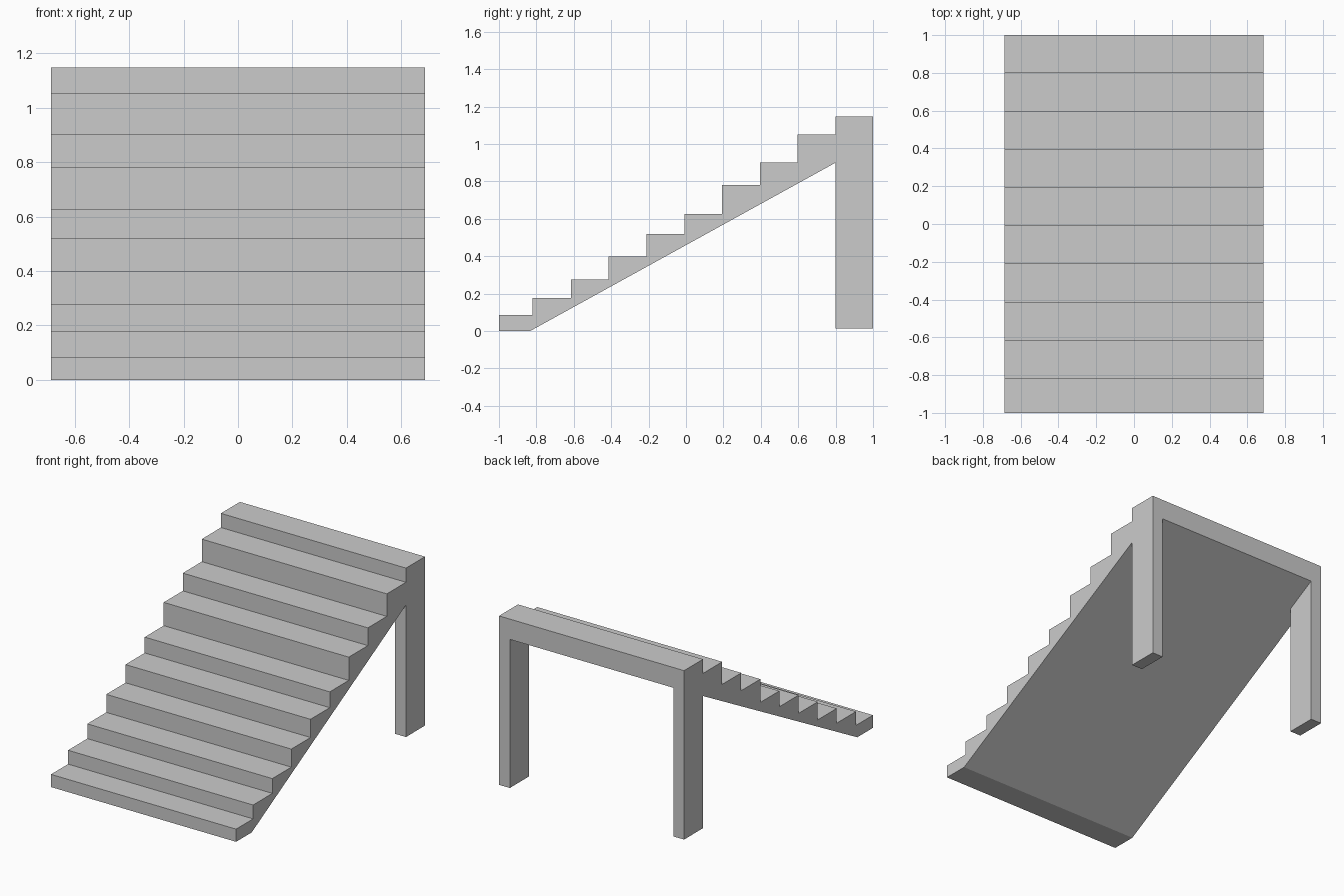
import bpy
import bmesh

if "Cube" in bpy.data.objects:
    bpy.data.objects.remove(bpy.data.objects["Cube"])

HALF_WIDTH = 0.686
LEG_WIDTH = 0.08


def extrude_profile(name, profile, x0, x1):
    """Extrude a (y, z) side profile along x into a solid."""
    bm = bmesh.new()
    face = bm.faces.new([bm.verts.new((x0, y, z)) for y, z in profile])
    ext = bmesh.ops.extrude_face_region(bm, geom=[face])
    moved = [v for v in ext["geom"] if isinstance(v, bmesh.types.BMVert)]
    bmesh.ops.translate(bm, verts=moved, vec=(x1 - x0, 0, 0))
    bmesh.ops.recalc_face_normals(bm, faces=bm.faces)
    mesh = bpy.data.meshes.new(name)
    bm.to_mesh(mesh)
    bm.free()
    obj = bpy.data.objects.new(name, mesh)
    bpy.context.collection.objects.link(obj)
    return obj


# Stair flight: uneven steps above a straight sloping underside
step_edges = [-1.0, -0.82, -0.616, -0.415, -0.212, -0.008,
              0.193, 0.395, 0.596, 0.799, 1.0]
tread_heights = [0.085, 0.178, 0.277, 0.398, 0.52,
                 0.626, 0.782, 0.901, 1.052, 1.147]
leg_front = step_edges[-2]
slope_foot, slope_leg, slope_back = (-0.834, 0.0), (leg_front, 0.9), (1.0, 1.011)

profile = [(-1.0, 0.0)]
for y0, y1, z in zip(step_edges, step_edges[1:], tread_heights):
    profile += [(y0, z), (y1, z)]
profile += [slope_back, slope_leg, slope_foot]
extrude_profile("stair_flight", profile, -HALF_WIDTH, HALF_WIDTH)

# Rear legs: slanted tops meet the underside of the flight
leg_profile = [(leg_front, 0.015), (1.0, 0.015), slope_back, slope_leg]
for side, name in ((-1, "left_leg"), (1, "right_leg")):
    extrude_profile(name, leg_profile,
                    side * HALF_WIDTH, side * (HALF_WIDTH - LEG_WIDTH))
